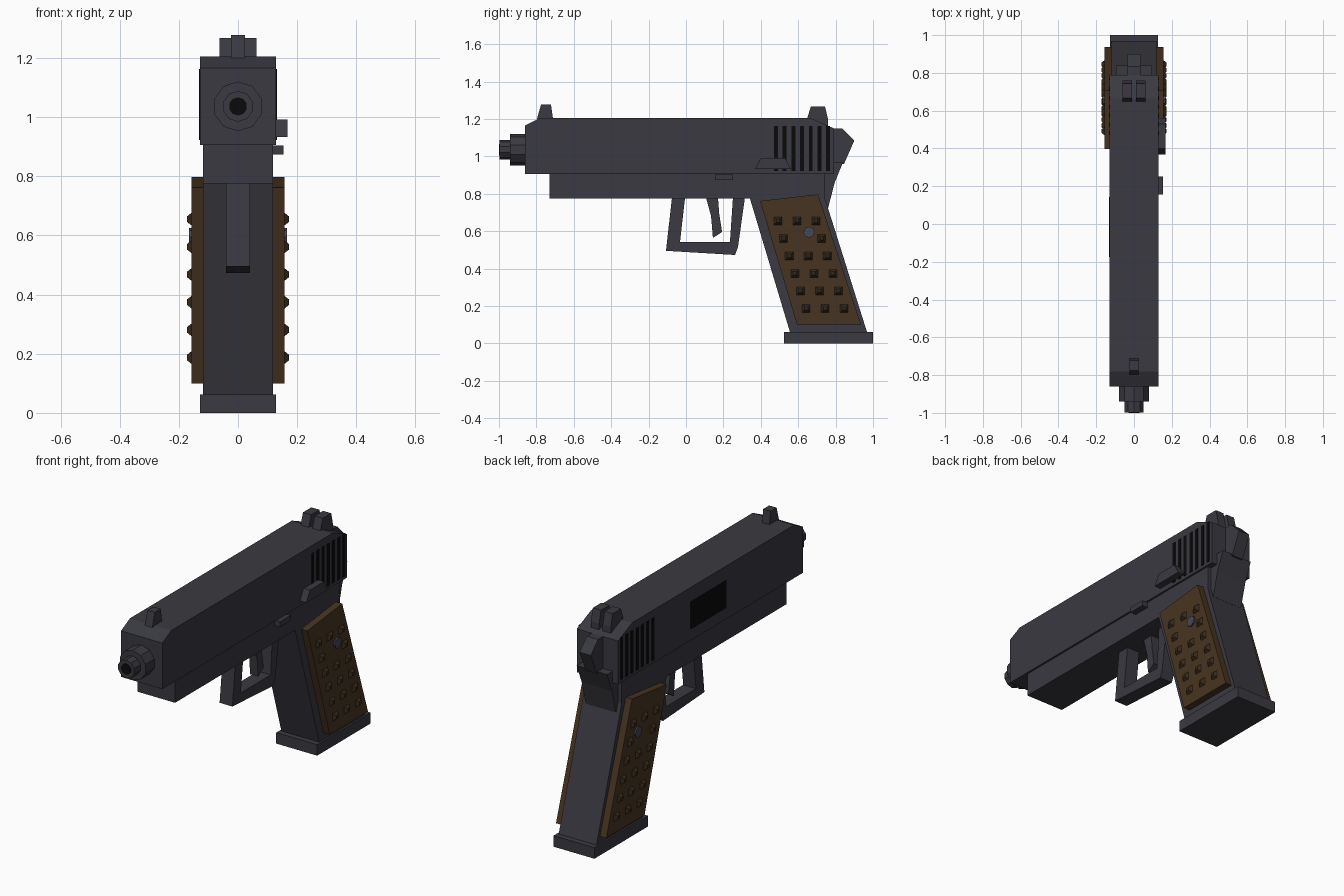
import bpy, bmesh, math
from mathutils import Matrix, Vector

if "Cube" in bpy.data.objects:
    bpy.data.objects.remove(bpy.data.objects["Cube"])


def material(name, color):
    m = bpy.data.materials.new(name)
    m.diffuse_color = (*color, 1)
    m.use_nodes = True
    m.node_tree.nodes["Principled BSDF"].inputs["Base Color"].default_value = m.diffuse_color
    return m


METAL = material("dark gunmetal", (0.041, 0.041, 0.052))
BLACK = material("black recess", (0.003, 0.003, 0.003))
WOOD = material("brown grip", (0.064, 0.034, 0.015))
STUD = material("dark brown stud", (0.040, 0.023, 0.011))
STEEL = material("screw steel", (0.060, 0.064, 0.090))


def finish(name, bm, mat):
    bmesh.ops.recalc_face_normals(bm, faces=bm.faces)
    me = bpy.data.meshes.new(name)
    bm.to_mesh(me)
    bm.free()
    me.materials.append(mat)
    ob = bpy.data.objects.new(name, me)
    bpy.context.collection.objects.link(ob)
    return ob


def add_prism(bm, pts, x0, x1):
    """Extrude a (y, z) outline from x0 to x1."""
    f = bm.faces.new([bm.verts.new((x0, y, z)) for y, z in pts])
    r = bmesh.ops.extrude_face_region(bm, geom=[f])
    verts = [v for v in r["geom"] if isinstance(v, bmesh.types.BMVert)]
    bmesh.ops.translate(bm, verts=verts, vec=(x1 - x0, 0, 0))


def prism(name, pts, x0, x1, mat=METAL):
    bm = bmesh.new()
    add_prism(bm, pts, x0, x1)
    return finish(name, bm, mat)


def rect(y0, y1, z0, z1):
    return [(y0, z0), (y1, z0), (y1, z1), (y0, z1)]


def tube(name, r, sides, y0, y1, z, mat=METAL):
    """Low-poly cylinder along y."""
    bm = bmesh.new()
    mtx = Matrix.Translation((0, (y0 + y1) / 2, z)) @ Matrix.Rotation(math.pi / 2, 4, "X")
    bmesh.ops.create_cone(bm, cap_ends=True, segments=sides, radius1=r, radius2=r,
                          depth=y1 - y0, matrix=mtx)
    return finish(name, bm, mat)


# Slide with chamfered ends, and the frame below it
prism("slide", [(-0.86, 0.905), (-0.86, 1.165), (-0.78, 1.205), (0.665, 1.205),
                (0.79, 1.15), (0.79, 0.905)], -0.129, 0.129)
prism("frame", rect(-0.73, 0.743, 0.775, 0.905), -0.118, 0.118)
prism("grip", [(0.342, 0.775), (0.556, 0.06), (0.968, 0.06), (0.743, 0.775)], -0.118, 0.118)
prism("magazine_base", rect(0.524, 1.0, 0, 0.062), -0.128, 0.128)
prism("beavertail", [(0.70, 0.905), (0.79, 0.97), (0.84, 0.97), (0.795, 0.86),
                     (0.76, 0.725), (0.70, 0.74)], -0.095, 0.095)
prism("hammer", [(0.78, 1.15), (0.835, 1.15), (0.90, 1.085), (0.845, 0.96), (0.78, 0.96)],
      -0.035, 0.035)

# Muzzle
tube("barrel_bushing", 0.084, 10, -0.94, -0.85, 1.036)
tube("barrel", 0.052, 10, -0.998, -0.93, 1.036)
tube("bore", 0.031, 10, -1.0, -0.99, 1.036, BLACK)

# Trigger guard and trigger
prism("trigger_guard", [(-0.075, 0.78), (-0.107, 0.495), (0.262, 0.473), (0.278, 0.516),
                        (0.315, 0.78), (0.251, 0.78), (0.235, 0.543), (-0.032, 0.543),
                        (-0.005, 0.78)], -0.04, 0.04)
prism("trigger", [(0.107, 0.78), (0.171, 0.78), (0.178, 0.69), (0.193, 0.596),
                  (0.144, 0.564), (0.134, 0.68)], -0.025, 0.025)

# Sights
prism("front_sight", [(-0.797, 1.20), (-0.775, 1.277), (-0.722, 1.277), (-0.711, 1.20)],
      -0.023, 0.023)
bm = bmesh.new()
for s in (-1, 1):
    add_prism(bm, [(0.647, 1.20), (0.668, 1.268), (0.743, 1.268), (0.759, 1.20),
                   (0.759, 1.15), (0.647, 1.15)], s * 0.011, s * 0.062)
finish("rear_sight", bm, METAL)

# Controls on the right side only
prism("safety_lever", [(0.369, 0.933), (0.401, 0.992), (0.529, 0.992), (0.561, 0.933)],
      0.12, 0.168)
prism("slide_stop", rect(0.155, 0.251, 0.874, 0.904), 0.11, 0.154)

# Ejection port on the left side only
prism("ejection_port", rect(-0.175, 0.142, 0.97, 1.125), -0.132, -0.127, BLACK)

# Parts repeated on both sides
for s, side in ((1, "right"), (-1, "left")):
    bm = bmesh.new()
    for i in range(7):
        y = 0.481 + i * 0.0465
        add_prism(bm, rect(y - 0.0105, y + 0.0105, 0.922, 1.162), s * 0.127, s * 0.132)
    finish("serrations_" + side, bm, BLACK)

    prism("grip_panel_" + side, [(0.396, 0.762), (0.706, 0.797), (0.936, 0.10), (0.594, 0.10)],
          s * 0.116, s * 0.157, WOOD)

    # Studs: blunt four-sided pyramids in slanted rows, leaving room for the screw
    bm = bmesh.new()
    turn = Matrix.Rotation(s * math.pi / 2, 4, "Y") @ Matrix.Rotation(math.pi / 4, 4, "Z")
    for row in range(6):
        for col in range(3):
            if (row, col) == (1, 1):
                continue
            pos = Vector((s * 0.1645, 0.492 + 0.1016 * col + 0.03 * row, 0.655 - 0.0936 * row))
            bmesh.ops.create_cone(bm, cap_ends=True, segments=4, radius1=0.031, radius2=0.013,
                                  depth=0.016, matrix=Matrix.Translation(pos) @ turn)
    finish("grip_studs_" + side, bm, STUD)

    bm = bmesh.new()
    bmesh.ops.create_cone(bm, cap_ends=True, segments=8, radius1=0.03, radius2=0.03, depth=0.02,
                          matrix=Matrix.Translation((s * 0.156, 0.658, 0.595))
                          @ Matrix.Rotation(math.pi / 2, 4, "Y"))
    finish("grip_screw_" + side, bm, STEEL)
